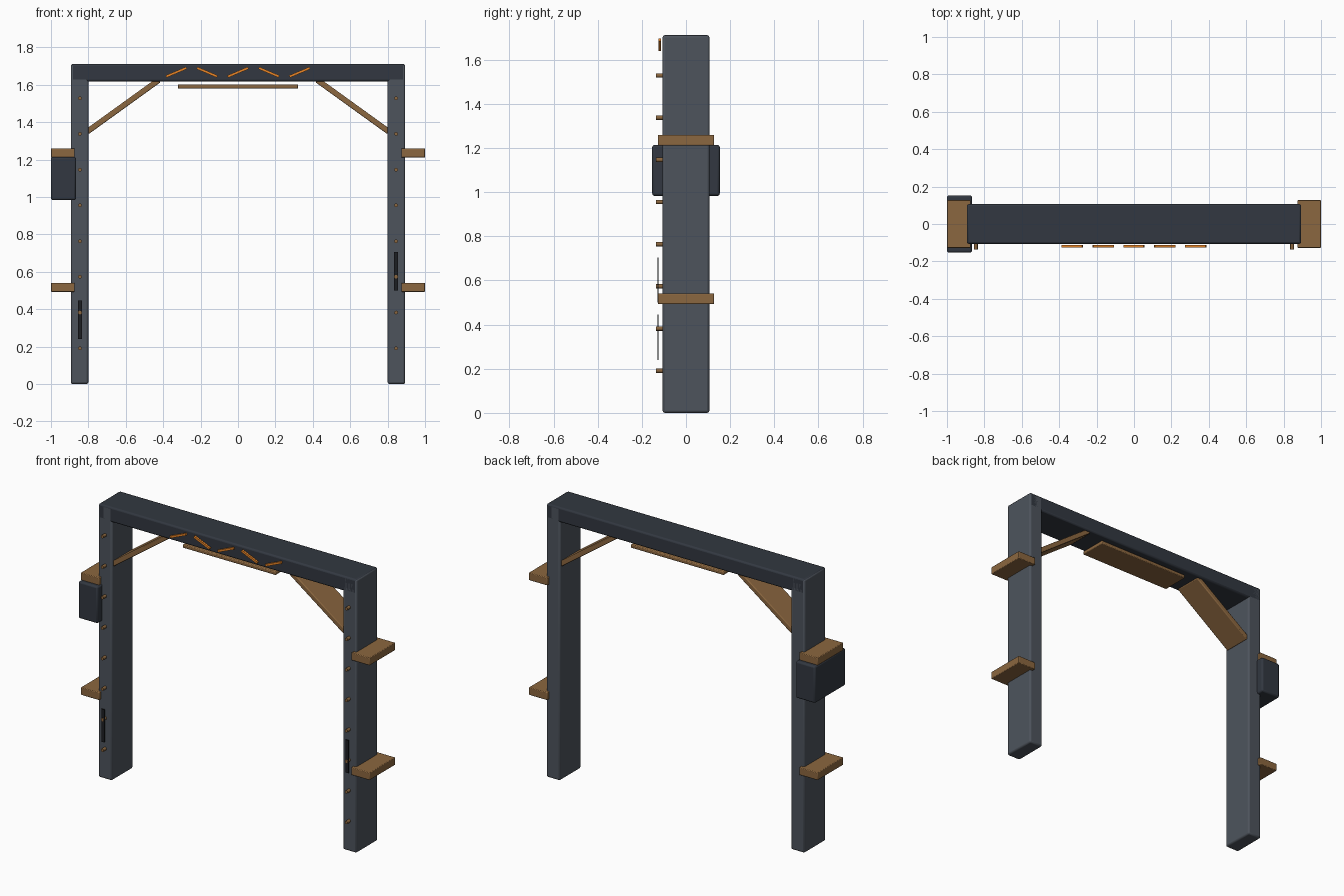
import bpy, math

if "Cube" in bpy.data.objects:
    bpy.data.objects.remove(bpy.data.objects["Cube"])


def mat(name, r, g, b):
    m = bpy.data.materials.new(name)
    m.diffuse_color = (r, g, b, 1)
    m.use_nodes = True
    m.node_tree.nodes["Principled BSDF"].inputs["Base Color"].default_value = m.diffuse_color
    return m


STEEL = mat("grey_steel", 0.075, 0.088, 0.108)
DARK = mat("dark_steel", 0.032, 0.039, 0.052)
BLACK = mat("black", 0.012, 0.013, 0.016)
WOOD = mat("wood", 0.26, 0.135, 0.05)
ORANGE = mat("orange", 0.8, 0.23, 0.02)


def finish(o, name, material, bevel):
    o.name = name
    o.data.materials.append(material)
    if bevel:
        b = o.modifiers.new("bevel", 'BEVEL')
        b.width = bevel
        b.segments = 2
        bpy.ops.object.shade_smooth_by_angle(angle=math.radians(30))
    return o


def box(name, x, y, z, material, bevel=0.0, tilt=0.0):
    """Box from (min, max) ranges; tilt raises the +x end, in radians."""
    r = (x, y, z)
    bpy.ops.mesh.primitive_cube_add(
        size=1, location=[(a + b) / 2 for a, b in r], rotation=(0, -tilt, 0))
    o = bpy.context.object
    o.scale = [b - a for a, b in r]
    bpy.ops.object.transform_apply(location=False, rotation=False, scale=True)
    return finish(o, name, material, bevel)


def centred(c, length):
    return (c - length / 2, c + length / 2)


def mirrored(s, a, b):
    return tuple(sorted((s * a, s * b)))


# top beam
box("top_beam", (-0.893, 0.893), (-0.106, 0.106), (1.618, 1.711), DARK, 0.01)

for side, s in (("left", -1), ("right", 1)):
    # upright post
    box(side + "_post", mirrored(s, 0.80, 0.894), (-0.106, 0.106), (0, 1.71), STEEL, 0.01)

    # outer wooden steps
    for level, z in (("lower", 0.517), ("upper", 1.235)):
        box(f"{side}_{level}_step", mirrored(s, 0.873, 1.0), (-0.127, 0.127),
            centred(z, 0.048), WOOD, 0.004)

    # diagonal corner brace
    box(side + "_brace", centred(s * 0.615, 0.475), (-0.09, 0.09),
        centred(1.487, 0.03), WOOD, 0.005, tilt=-s * math.radians(35.8))

    # row of pegs on the front
    for k in range(1, 9):
        bpy.ops.mesh.primitive_cylinder_add(
            vertices=12, radius=0.01, depth=0.034,
            location=(s * 0.845, -0.119, 0.191 * k), rotation=(math.pi / 2, 0, 0))
        bpy.ops.object.shade_smooth_by_angle(angle=math.radians(40))
        finish(bpy.context.object, f"{side}_peg_{k}", WOOD, 0)

    # thin dark strip on the front
    box(side + "_strip", centred(s * 0.845, 0.02), (-0.13, -0.124),
        centred(0.343 if s < 0 else 0.602, 0.205), BLACK)

# counterweight box on the left post
box("side_box", (-1.0, -0.866), (-0.153, 0.153), (0.983, 1.214), DARK, 0.01)

# wooden panel below the beam
box("hanging_panel", (-0.322, 0.322), (-0.088, 0.088), (1.58, 1.602), WOOD, 0.005)

# zigzag of orange bars
for i in range(5):
    box(f"zigzag_bar_{i + 1}", centred((i - 2) * 0.165, 0.118), (-0.125, -0.113),
        centred(1.667, 0.013), ORANGE, tilt=math.radians(23 if i % 2 == 0 else -23))
